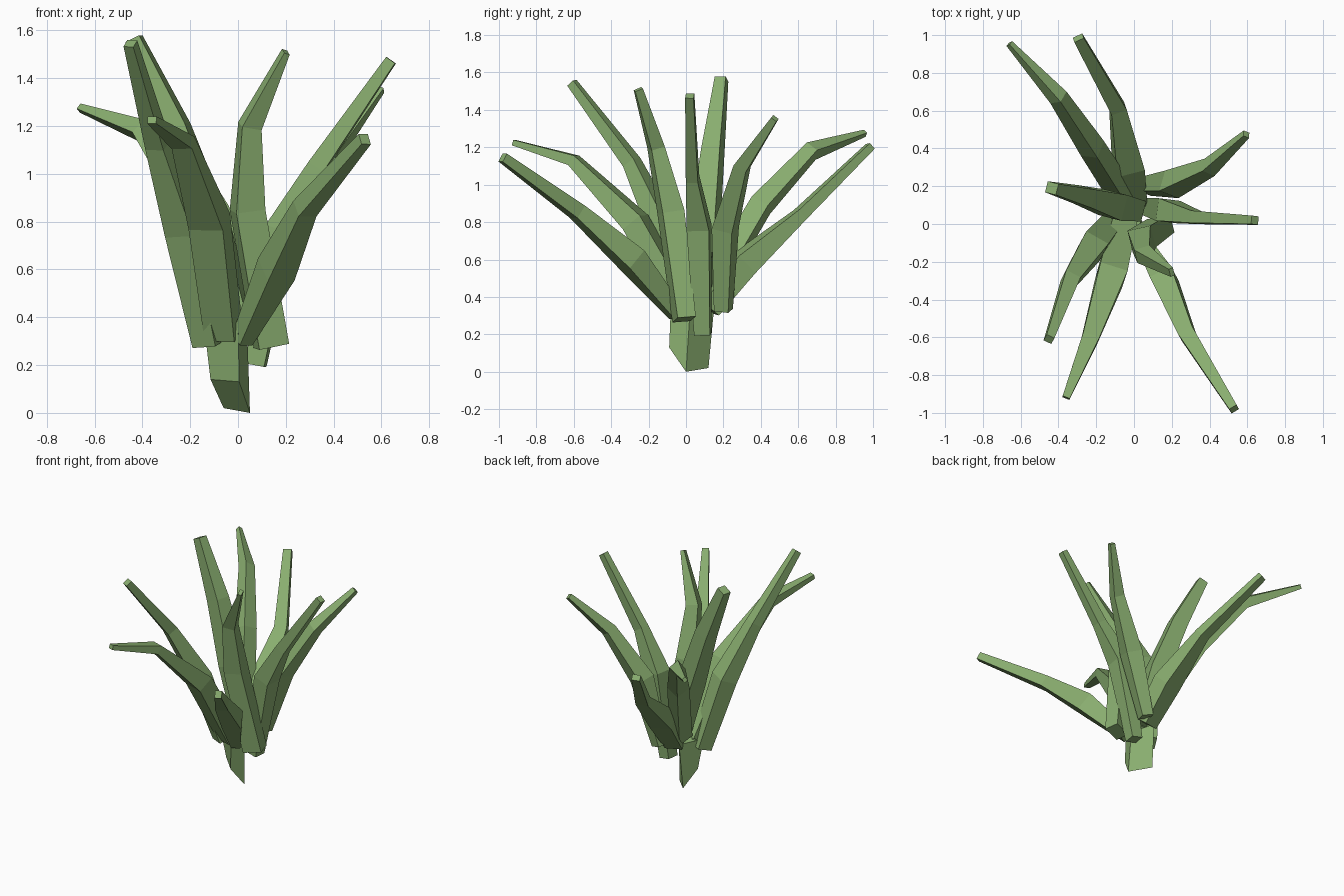
import bpy, bmesh
from math import radians
from mathutils import Vector, Matrix

cube = bpy.data.objects.get("Cube")
if cube:
    bpy.data.objects.remove(cube, do_unlink=True)

green = bpy.data.materials.new("leaf_green")
green.use_nodes = True
green.diffuse_color = (0.25, 0.42, 0.16, 1)
green.node_tree.nodes["Principled BSDF"].inputs["Base Color"].default_value = green.diffuse_color


def loft(name, rings):
    """Skin a list of four-cornered rings into a closed, flat-shaded bar."""
    bm = bmesh.new()
    loops = [[bm.verts.new(p) for p in ring] for ring in rings]
    for low, high in zip(loops, loops[1:]):
        for i in range(4):
            j = (i + 1) % 4
            bm.faces.new((low[i], low[j], high[j], high[i]))
    bm.faces.new(loops[0][::-1])
    bm.faces.new(loops[-1])
    bmesh.ops.recalc_face_normals(bm, faces=bm.faces)
    mesh = bpy.data.meshes.new(name)
    bm.to_mesh(mesh)
    bm.free()
    mesh.materials.append(green)
    obj = bpy.data.objects.new(name, mesh)
    bpy.context.collection.objects.link(obj)


def leaf(name, path, widths=(0.11, 0.135, 0.085, 0.045), depths=(0.1, 0.12, 0.075, 0.045), roll=0):
    """Sweep a tapering box section along a bent path."""
    pts = [Vector(p) for p in path]
    lean = pts[-1] - pts[0]
    side = lean.cross(Vector((0, 0, 1))).normalized()
    rings = []
    for i, p in enumerate(pts):
        along = (pts[min(i + 1, len(pts) - 1)] - pts[max(i - 1, 0)]).normalized()
        across = (side - along * side.dot(along)).normalized()
        across = Matrix.Rotation(radians(roll), 3, along) @ across
        up = across.cross(along)
        a, b = across * widths[i] / 2, up * depths[i] / 2
        rings.append([p - a - b, p + a - b, p + a + b, p - a + b])
    loft(name, rings)


# Stem: a slanted foot running up into the front leaf
loft("stem", [[(0.05, 0, 0), (-0.06, 0.12, 0.02), (-0.115, 0.03, 0.14), (0.005, -0.09, 0.13)],
              [(0.04, 0.02, 0.3), (-0.05, 0.15, 0.34), (-0.14, 0.0, 0.35), (0.0, -0.08, 0.38)]])

# Leaves at the front
leaf("front_right_low_leaf", [(-0.06, -0.01, 0.33), (-0.12, -0.27, 0.8), (-0.23, -0.6, 1.13), (-0.36, -0.92, 1.225)],
     widths=(0.13, 0.15, 0.09, 0.04), depths=(0.13, 0.12, 0.06, 0.03))
leaf("front_right_tall_leaf", [(-0.12, 0.0, 0.29), (-0.22, -0.12, 0.76), (-0.335, -0.29, 1.12), (-0.45, -0.61, 1.545)])
leaf("front_left_low_leaf", [(0.02, -0.05, 0.31), (0.16, -0.29, 0.6), (0.28, -0.58, 0.855), (0.53, -0.98, 1.145)],
     widths=(0.06, 0.125, 0.085, 0.045), depths=(0.08, 0.13, 0.08, 0.05))
leaf("front_upright_leaf", [(0.14, -0.01, 0.28), (0.04, -0.08, 0.85), (0.05, -0.16, 1.2), (0.2, -0.255, 1.51)],
     widths=(0.13, 0.125, 0.085, 0.025))

# Leaves at the sides
leaf("left_leaf", [(0.075, 0.09, 0.2), (0.18, 0.07, 0.77), (0.33, 0.035, 1.03), (0.64, 0.02, 1.475)],
     widths=(0.085, 0.12, 0.065, 0.045), depths=(0.08, 0.12, 0.075, 0.045))
leaf("right_leaf", [(0.0, 0.08, 0.38), (-0.11, 0.1, 0.78), (-0.26, 0.145, 1.19), (-0.435, 0.19, 1.565)],
     widths=(0.11, 0.14, 0.1, 0.06), depths=(0.11, 0.13, 0.11, 0.065))

# Leaves at the back
leaf("back_left_leaf", [(0.065, 0.2, 0.33), (0.2, 0.21, 0.77), (0.4, 0.3, 1.1), (0.595, 0.475, 1.355)],
     widths=(0.08, 0.115, 0.075, 0.035), depths=(0.08, 0.115, 0.075, 0.035), roll=45)
leaf("back_low_leaf", [(0.0, 0.12, 0.34), (-0.03, 0.31, 0.58), (-0.085, 0.61, 0.84), (-0.295, 0.985, 1.205)],
     widths=(0.12, 0.15, 0.085, 0.055), depths=(0.11, 0.13, 0.065, 0.04))
leaf("back_right_leaf", [(-0.03, 0.1, 0.38), (-0.22, 0.4, 0.89), (-0.4, 0.67, 1.18), (-0.66, 0.955, 1.275)],
     widths=(0.11, 0.105, 0.075, 0.028), depths=(0.1, 0.1, 0.075, 0.028), roll=40)
